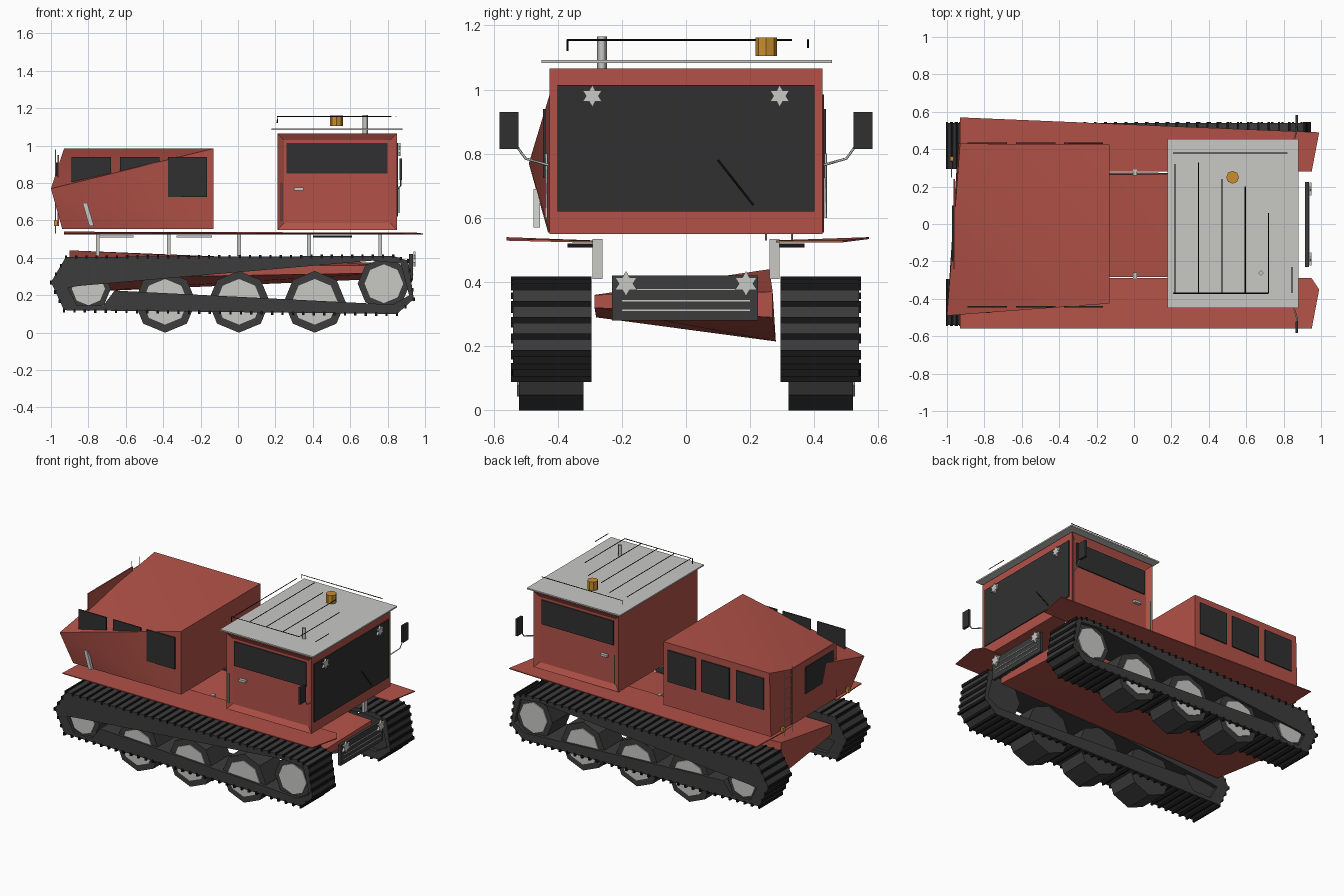
import bpy, bmesh, math
from mathutils import Vector

cube = bpy.data.objects.get("Cube")
if cube:
    bpy.data.objects.remove(cube, do_unlink=True)


def material(name, r, g, b):
    m = bpy.data.materials.new(name)
    m.use_nodes = True
    m.diffuse_color = (r, g, b, 1)
    m.node_tree.nodes["Principled BSDF"].inputs["Base Color"].default_value = (r, g, b, 1)
    return m


RED = material("body_red", 0.45, 0.085, 0.065)
RUBBER = material("track_rubber", 0.045, 0.045, 0.045)
GLASS = material("dark_glass", 0.03, 0.03, 0.03)
BLACK = material("black_metal", 0.008, 0.008, 0.008)
GREY = material("light_grey", 0.58, 0.58, 0.56)
ORANGE = material("beacon_orange", 0.6, 0.27, 0.03)


def finish(name, bm, mat, smooth=False):
    bmesh.ops.recalc_face_normals(bm, faces=bm.faces)
    me = bpy.data.meshes.new(name)
    bm.to_mesh(me)
    bm.free()
    me.materials.append(mat)
    ob = bpy.data.objects.new(name, me)
    bpy.context.collection.objects.link(ob)
    if smooth:
        bpy.ops.object.select_all(action='DESELECT')
        ob.select_set(True)
        bpy.context.view_layer.objects.active = ob
        bpy.ops.object.shade_smooth_by_angle(angle=math.radians(40))
    return ob


def add_box(bm, x, y, z):
    vs = bmesh.ops.create_cube(bm, size=1)["verts"]
    for v in vs:
        v.co = [a + (b - a) * (c + 0.5) for c, (a, b) in zip(v.co, (x, y, z))]


def box(name, x, y, z, mat):
    bm = bmesh.new()
    add_box(bm, x, y, z)
    return finish(name, bm, mat)


def hull(name, points, mat):
    bm = bmesh.new()
    for p in points:
        bm.verts.new(p)
    bmesh.ops.convex_hull(bm, input=bm.verts[:])
    return finish(name, bm, mat, True)


def prism(name, outline, offset, mat):
    # Closed outline swept along one offset vector
    bm = bmesh.new()
    face = bm.faces.new([bm.verts.new(p) for p in outline])
    out = bmesh.ops.extrude_face_region(bm, geom=[face])["geom"]
    bmesh.ops.translate(bm, vec=offset, verts=[g for g in out if isinstance(g, bmesh.types.BMVert)])
    return finish(name, bm, mat)


def tube(name, points, mat, r=0.004):
    cu = bpy.data.curves.new(name, 'CURVE')
    cu.dimensions = '3D'
    cu.bevel_depth = r
    cu.bevel_resolution = 0
    cu.use_fill_caps = True
    sp = cu.splines.new('POLY')
    sp.points.add(len(points) - 1)
    for p, co in zip(sp.points, points):
        p.co = (*co, 1)
    cu.materials.append(mat)
    ob = bpy.data.objects.new(name, cu)
    bpy.context.collection.objects.link(ob)


def ring(x, y, z, r, n=8):
    return [(x + r * math.sin(2 * math.pi * i / n), y, z - r * math.cos(2 * math.pi * i / n))
            for i in range(n)]


def lamp(name, x, y, z, r):
    # Six-pointed lamp face
    pts = []
    for i in range(12):
        a, q = math.pi * i / 6, r if i % 2 == 0 else r * 0.55
        pts.append((x, y + q * math.sin(a), z + q * math.cos(a)))
    prism(name, pts, (0.012, 0, 0), GREY)


# Cab with recessed doors
bm = bmesh.new()
add_box(bm, (0.21, 0.85), (-0.425, 0.425), (0.55, 1.065))
bm.normal_update()
sides = [f for f in bm.faces if abs(f.normal.y) > 0.9]
bmesh.ops.inset_individual(bm, faces=sides, thickness=0.05, depth=-0.02)
finish("cab", bm, RED)
box("windshield", (0.848, 0.856), (-0.4, 0.4), (0.62, 1.015), GLASS)
tube("wiper", [(0.86, 0.1, 0.78), (0.86, 0.21, 0.64)], BLACK, 0.003)

# Roof, rack, beacon and stack
box("roof", (0.18, 0.88), (-0.45, 0.455), (1.083, 1.092), GREY)
for i, top in enumerate((0.32, 0.33, 0.24, 0.2, 0.06, -0.23)):
    x = 0.22 + 0.125 * i
    tube("rack_bar", [(x, -0.37, 1.155), (x, top, 1.155)], BLACK, 0.003)
tube("rack_left_rail", [(0.21, 0.38, 1.13), (0.21, 0.38, 1.155), (0.82, 0.38, 1.155)], BLACK, 0.003)
tube("rack_right_rail", [(0.21, -0.37, 1.12), (0.21, -0.37, 1.155), (0.72, -0.37, 1.155)], BLACK, 0.003)
bm = bmesh.new()
bmesh.ops.create_cone(bm, cap_ends=True, segments=8, radius1=0.034, radius2=0.034, depth=0.058)
bmesh.ops.translate(bm, vec=(0.527, 0.25, 1.133), verts=bm.verts)
finish("beacon", bm, ORANGE)
tube("exhaust_stack", [(0.68, -0.262, 1.06), (0.68, -0.262, 1.165)], GREY, 0.015)

# Rear cabin with one swept-out corner
corners = [(-0.13, s * 0.425, z) for s in (-1, 1) for z in (0.555, 0.985)]
corners += [(-0.93, 0.43, 0.985), (-0.94, 0.43, 0.555), (-0.94, -0.43, 0.555), (-1.0, -0.49, 0.77)]
hull("rear_cabin", corners, RED)
for x in (-0.89, -0.63, -0.375):
    box("left_cabin_window", (x, x + 0.21), (0.428, 0.436), (0.725, 0.94), GLASS)
    box("right_cabin_window", (x, x + 0.21), (-0.446, -0.438), (0.725, 0.94), GLASS)
box("rear_door", (-0.965, -0.957), (-0.24, 0.24), (0.57, 0.95), RED)
box("rear_door_window", (-0.972, -0.966), (-0.2, 0.1), (0.73, 0.91), GLASS)
for y in (0.25, 0.33):
    tube("ladder_rail", [(-0.975, y, 0.53), (-0.975, y, 0.98)], GREY, 0.003)
for i in range(6):
    z = 0.57 + 0.07 * i
    tube("ladder_rung", [(-0.975, 0.25, z), (-0.975, 0.33, z)], GREY, 0.003)
hull("side_strut", [(x + dx, y, z) for x, z in ((-0.83, 0.69), (-0.795, 0.57))
                    for dx in (0, 0.025) for y in (-0.475, -0.455)], GREY)

# Chassis between the tracks
hull("chassis", [(-0.9, 0.28, 0.215), (-0.9, 0.26, 0.44), (-0.9, -0.28, 0.29), (-0.9, -0.28, 0.36),
                 (0.82, 0.27, 0.29), (0.82, 0.27, 0.37), (0.82, -0.285, 0.32), (0.82, -0.285, 0.36)], RED)

# Front grille and headlights
box("grille", (0.915, 0.935), (-0.23, 0.225), (0.28, 0.42), RUBBER)
for z in (0.31, 0.34, 0.375):
    box("grille_slat", (0.935, 0.938), (-0.2, 0.2), (z, z + 0.004), GREY)

# Fenders
left = [(-0.93, 0.57, 0.54), (0.99, 0.49, 0.53), (0.95, 0.28, 0.53), (-0.93, 0.28, 0.53)]
right = [(-0.93, -0.56, 0.54), (0.95, -0.56, 0.535), (0.99, -0.35, 0.53), (0.95, -0.29, 0.53), (-0.93, -0.29, 0.53)]
prism("left_fender", left, (0, 0, -0.006), RED)
prism("right_fender", right, (0, 0, -0.006), RED)

# Track outlines in x, z: outside and inside of the belt
outer = [(-1.0, 0.27), (-0.92, 0.405), (0.83, 0.41), (0.91, 0.385), (0.94, 0.18), (0.85, 0.1), (-0.93, 0.12)]
inner = [(-0.91, 0.24), (-0.85, 0.25), (0.72, 0.385), (0.87, 0.37), (0.915, 0.2), (0.83, 0.15), (-0.66, 0.225),
         (-0.72, 0.145), (-0.86, 0.145)]


def belt(name, y0, y1):
    bm = bmesh.new()
    for loop in (outer, inner):
        vs = [bm.verts.new((x, y0, z)) for x, z in loop]
        for a, b in zip(vs, vs[1:] + vs[:1]):
            bm.edges.new((a, b))
    bmesh.ops.triangle_fill(bm, use_beauty=True, edges=bm.edges[:])
    out = bmesh.ops.extrude_face_region(bm, geom=bm.faces[:])["geom"]
    bmesh.ops.translate(bm, vec=(0, y1 - y0, 0), verts=[g for g in out if isinstance(g, bmesh.types.BMVert)])
    finish(name, bm, RUBBER)


for side, s in (("left", 1), ("right", -1)):
    # Running gear
    belt(side + "_track", s * 0.295, s * 0.54)
    bm = bmesh.new()
    for a, b in zip(outer, outer[1:] + outer[:1]):
        a, b = Vector(a), Vector(b)
        n = max(1, round((b - a).length / 0.055))
        for i in range(n):
            p = a.lerp(b, i / n)
            add_box(bm, (p.x - 0.006, p.x + 0.006), (s * 0.295, s * 0.545), (p.y - 0.012, p.y + 0.008))
    finish(side + "_track_cleats", bm, BLACK)
    for x, z, r in ((-0.8, 0.235, 0.12), (-0.39, 0.165, 0.165), (0.005, 0.165, 0.165),
                    (0.41, 0.165, 0.165), (0.78, 0.262, 0.14)):
        prism(side + "_wheel", ring(x, s * 0.32, z, r), (0, s * 0.2, 0), RUBBER)
        prism(side + "_wheel_disc", ring(x, s * 0.518, z, r * 0.74), (0, s * 0.008, 0), GREY)

    # Fender posts and under-fender plates
    for x in (-0.75, -0.37, 0.005, 0.38, 0.76):
        y = sorted((s * 0.26, s * 0.292))
        box(side + "_fender_post", (x - 0.01, x + 0.01), y, (0.41, 0.535), GREY)
    for x, w, mat in ((-0.74, 0.18, GREY), (-0.33, 0.19, GREY), (0.4, 0.21, BLACK)):
        box(side + "_step_plate", (x, x + w), (s * 0.37, s * 0.27), (0.508, 0.52), mat)

    # Cab door glass, handles and mirror
    box(side + "_door_window", (0.26, 0.8), (s * 0.404, s * 0.412), (0.85, 1.015), GLASS)
    box(side + "_door_handle", (0.3, 0.35), (s * 0.404, s * 0.425), (0.76, 0.775), GREY)
    tube(side + "_grab_rail", [(0.235, s * 0.435, 0.6), (0.235, s * 0.435, 0.8)], GREY, 0.004)
    box(side + "_mirror", (0.863, 0.878), (s * 0.522, s * 0.582), (0.815, 0.93), GLASS)
    tube(side + "_mirror_arm", [(0.85, s * 0.43, 0.765), (0.87, s * 0.5, 0.785), (0.87, s * 0.54, 0.84)], GREY)

    # Lamps
    lamp(side + "_work_lamp", 0.858, s * 0.292, 0.98, 0.035)
    lamp(side + "_headlight", 0.938, s * 0.187, 0.395, 0.04)
    box(side + "_tail_lamp", (-0.985, -0.965), (s * 0.35 - 0.012, s * 0.35 + 0.012), (0.57, 0.6), ORANGE)
